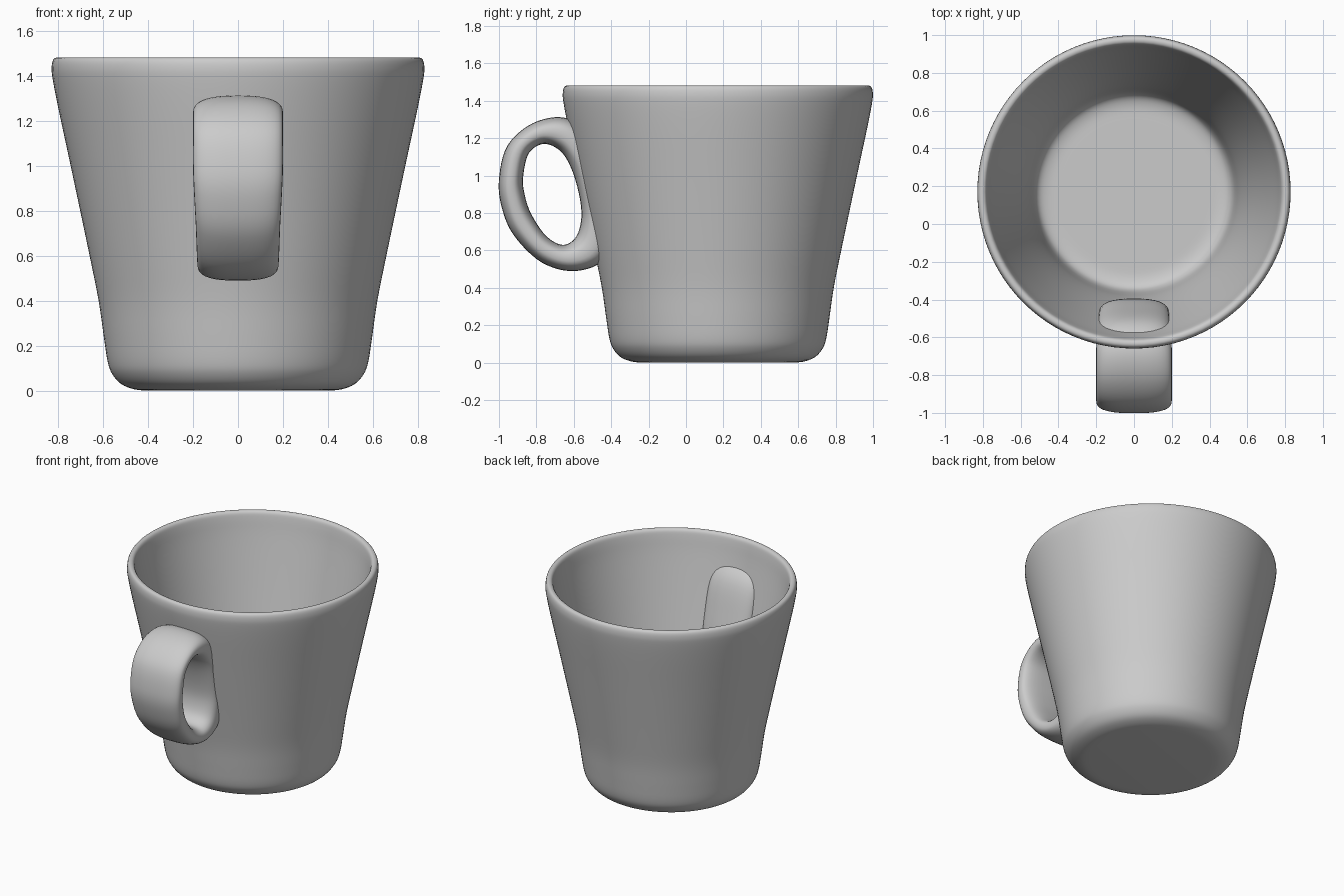
import bpy, bmesh
from math import sin, cos, pi, copysign
from mathutils import Vector

if "Cube" in bpy.data.objects:
    bpy.data.objects.remove(bpy.data.objects["Cube"])


def smooth_path(points, steps, closed):
    """Catmull-Rom curve through the points."""
    p = [Vector(q) for q in points]
    n = len(p)
    get = (lambda i: p[i % n]) if closed else (lambda i: p[max(0, min(n - 1, i))])
    out = []
    for i in range(n if closed else n - 1):
        a, b, c, d = (get(i + k) for k in (-1, 0, 1, 2))
        for s in range(steps):
            t = s / steps
            out.append(0.5 * (2 * b + (c - a) * t + (2 * a - 5 * b + 4 * c - d) * t * t
                              + (3 * b - a - 3 * c + d) * t ** 3))
    return out if closed else out + [p[-1]]


def skin(name, rings, closed):
    """Join rings of points with quads; cap the ends when the strip is open."""
    bm = bmesh.new()
    loops = [[bm.verts.new(v) for v in r] for r in rings]
    n = len(loops[0])
    for i in range(len(loops) if closed else len(loops) - 1):
        a, b = loops[i], loops[(i + 1) % len(loops)]
        for j in range(n):
            k = (j + 1) % n
            bm.faces.new((a[j], a[k], b[k], b[j]))
    if not closed:
        bm.faces.new(loops[0])
        bm.faces.new(loops[-1])
    bmesh.ops.recalc_face_normals(bm, faces=bm.faces)
    mesh = bpy.data.meshes.new(name)
    bm.to_mesh(mesh)
    bm.free()
    mesh.shade_smooth()
    ob = bpy.data.objects.new(name, mesh)
    bpy.context.collection.objects.link(ob)
    return ob


# Cup body: outer wall, rounded lip, inner wall and floor (radius, height)
CUP_Y = 0.17
profile = [(0.40, 0.0), (0.46, 0.006), (0.52, 0.03), (0.56, 0.075), (0.58, 0.13),
           (0.597, 0.24), (0.62, 0.40), (0.66, 0.60), (0.74, 0.98), (0.80, 1.26),
           (0.825, 1.39), (0.829, 1.44), (0.822, 1.472), (0.805, 1.482),
           (0.785, 1.472), (0.773, 1.43), (0.75, 1.30), (0.68, 0.96),
           (0.60, 0.58), (0.56, 0.36), (0.54, 0.20), (0.525, 0.12),
           (0.50, 0.08), (0.45, 0.062), (0.38, 0.06)]
SIDES = 96
rings = [[(r * cos(2 * pi * k / SIDES), CUP_Y + r * sin(2 * pi * k / SIDES), z)
          for k in range(SIDES)] for r, z in smooth_path(profile, 4, False)]
skin("cup_body", rings, False)

# Handle: closed ring whose inner side pushes through the cup wall
# (hole y, hole z, outer y, outer z, half width)
handle = [(-0.87, 1.00, -1.00, 0.98, 0.20), (-0.84, 1.12, -0.955, 1.16, 0.20),
          (-0.76, 1.17, -0.82, 1.28, 0.20), (-0.67, 1.13, -0.65, 1.31, 0.20),
          (-0.61, 1.03, -0.52, 1.22, 0.195), (-0.57, 0.89, -0.44, 0.98, 0.19),
          (-0.56, 0.77, -0.395, 0.75, 0.185), (-0.59, 0.67, -0.43, 0.56, 0.18),
          (-0.66, 0.63, -0.59, 0.49, 0.18), (-0.75, 0.68, -0.77, 0.535, 0.183),
          (-0.83, 0.80, -0.92, 0.68, 0.188), (-0.865, 0.91, -0.985, 0.83, 0.195)]


def power(v):
    return copysign(abs(v) ** 0.75, v)


sections = []
for iy, iz, oy, oz, w in smooth_path(handle, 6, True):
    mid = Vector((0, (iy + oy) / 2, (iz + oz) / 2))
    half = Vector((0, (oy - iy) / 2, (oz - iz) / 2))
    sections.append([mid + half * power(sin(a)) + Vector((w * power(cos(a)), 0, 0))
                     for a in (2 * pi * k / 36 for k in range(36))])
skin("handle", sections, True)
